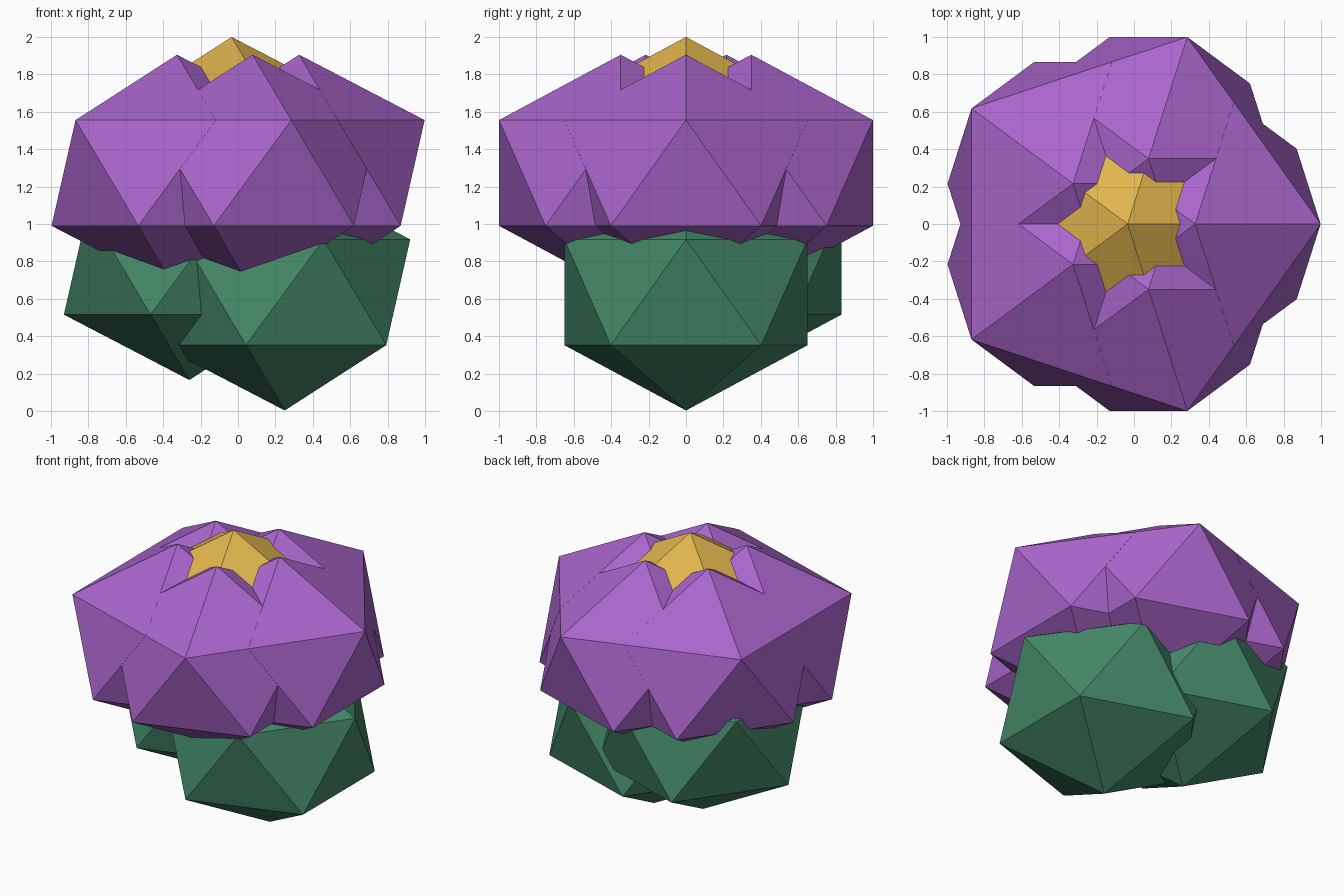
import bpy
import math

cube = bpy.data.objects.get("Cube")
if cube:
    bpy.data.objects.remove(cube, do_unlink=True)


def make_material(name, rgb):
    mat = bpy.data.materials.new(name)
    mat.use_nodes = True
    colour = (*rgb, 1.0)
    mat.diffuse_color = colour
    mat.node_tree.nodes["Principled BSDF"].inputs["Base Color"].default_value = colour
    return mat


purple = make_material("petal purple", (0.40, 0.13, 0.60))
gold = make_material("centre gold", (0.75, 0.46, 0.075))
green = make_material("leaf green", (0.058, 0.245, 0.138))

# Every part is the same slightly flattened, flat-shaded icosahedron
RADII = (0.75, 0.765, 0.632)


def blob(name, location, mat, size=1.0):
    bpy.ops.mesh.primitive_ico_sphere_add(subdivisions=1, radius=1.0, location=location)
    obj = bpy.context.object
    obj.name = name
    obj.scale = [r * size for r in RADII]
    bpy.ops.object.transform_apply(location=False, rotation=False, scale=True)
    obj.data.materials.append(mat)
    return obj


# Five petals in a ring
CENTRE_X = -0.034
for i in range(5):
    a = math.tau * i / 5
    x = CENTRE_X + 0.361 * math.cos(a)
    y = 0.367 * math.sin(a)
    blob(f"petal_{i + 1}", (x, y, 1.273), purple)

# Flower centre peeking out between the petals
CORE = 0.76
blob("flower_centre", (CENTRE_X, 0, 2.0 - RADII[2] * CORE), gold, CORE)

# Two leaf clumps below
blob("leaf_left", (0.25, 0, 0.635), green)
blob("leaf_right", (-0.26, 0.18, 0.798), green)
